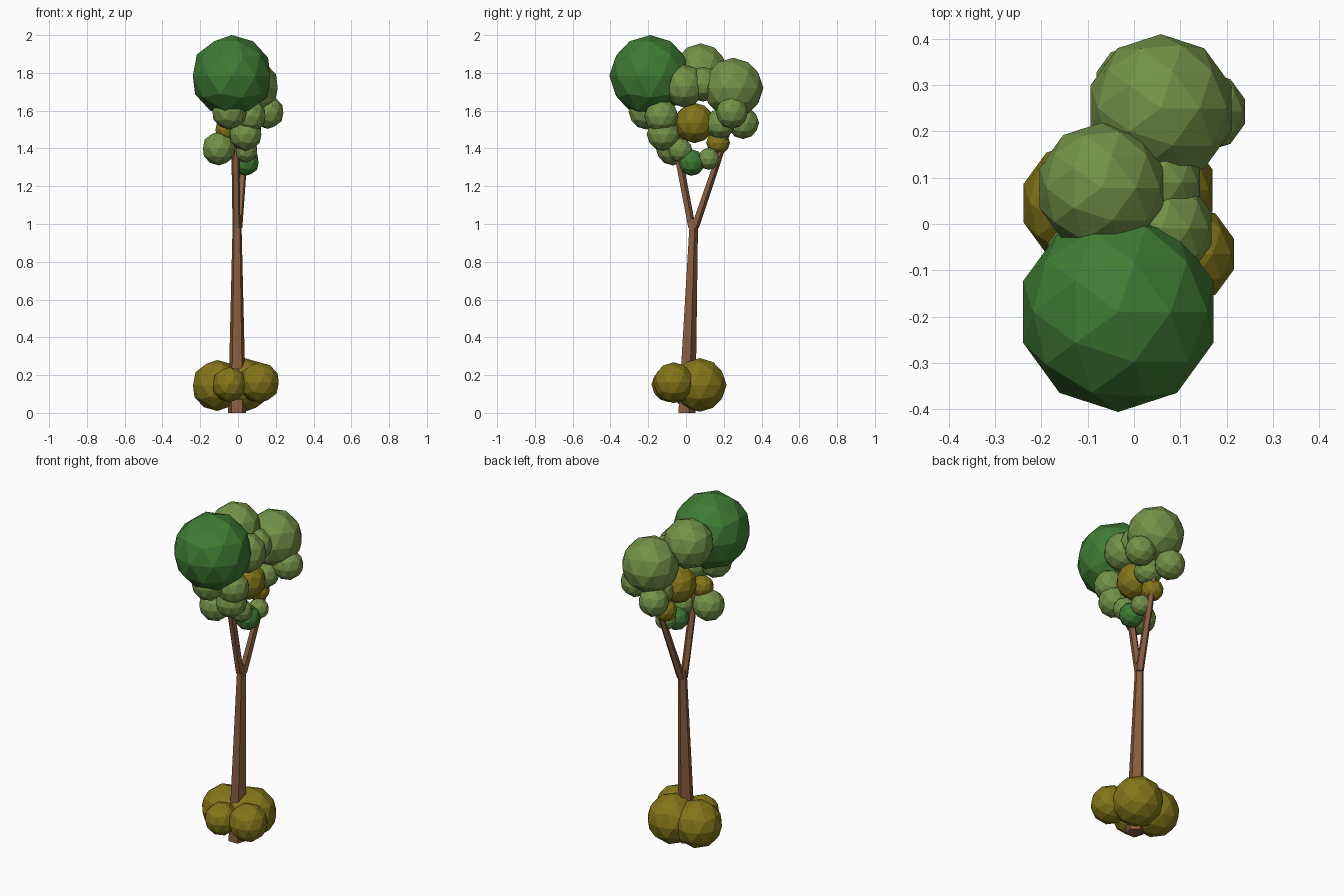
import bpy, bmesh, math
from mathutils import Vector, Matrix

if "Cube" in bpy.data.objects:
    bpy.data.objects.remove(bpy.data.objects["Cube"])


def material(name, rgb):
    m = bpy.data.materials.new(name)
    m.diffuse_color = (*rgb, 1)
    m.use_nodes = True
    m.node_tree.nodes["Principled BSDF"].inputs["Base Color"].default_value = m.diffuse_color
    return m


BARK = material("bark", (0.25, 0.11, 0.05))
DARK = material("dark_leaf", (0.05, 0.20, 0.035))
LIGHT = material("light_leaf", (0.17, 0.29, 0.065))
OLIVE = material("olive_leaf", (0.23, 0.18, 0.01))


def finish(name, bm, mat):
    me = bpy.data.meshes.new(name)
    bmesh.ops.recalc_face_normals(bm, faces=bm.faces)
    bm.to_mesh(me)
    bm.free()
    ob = bpy.data.objects.new(name, me)
    ob.data.materials.append(mat)
    bpy.context.collection.objects.link(ob)


def clump(name, balls, mat):
    """Group of low-poly leaf balls given as (x, y, z, radius)."""
    bm = bmesh.new()
    for x, y, z, r in balls:
        bmesh.ops.create_icosphere(bm, subdivisions=2, radius=r,
                                   matrix=Matrix.Translation((x, y, z)))
    finish(name, bm, mat)


def limb(name, a, b, ra, rb, sides=5, turn=-90):
    """Tapered limb with level end rings."""
    bm = bmesh.new()
    rings = []
    for c, r in ((a, ra), (b, rb)):
        ring = []
        for i in range(sides):
            t = math.radians(turn + 36) + 2 * math.pi * i / sides
            ring.append(bm.verts.new(Vector(c) + Vector((r * math.cos(t), r * math.sin(t), 0))))
        rings.append(ring)
        bm.faces.new(ring)
    for i in range(sides):
        j = (i + 1) % sides
        bm.faces.new((rings[0][i], rings[0][j], rings[1][j], rings[1][i]))
    finish(name, bm, BARK)


# trunk and forked branches
limb("trunk", (-0.005, 0.0, 0), (-0.005, 0.04, 1.03), 0.05, 0.024)
limb("front_branch", (-0.008, 0.03, 0.98), (-0.015, -0.06, 1.45), 0.022, 0.022)
limb("back_branch", (0.0, 0.045, 0.98), (0.045, 0.23, 1.52), 0.024, 0.018)

# bush around the foot
clump("base_bush", [
    (-0.11, 0.045, 0.145, 0.135),
    (0.113, -0.065, 0.16, 0.108),
    (-0.045, -0.09, 0.15, 0.093),
    (0.035, 0.073, 0.148, 0.142),
], OLIVE)

# crown
clump("dark_crown", [
    (-0.034, -0.19, 1.784, 0.216),
    (0.042, 0.03, 1.325, 0.07),
], DARK)

clump("light_crown", [
    (0.058, 0.25, 1.72, 0.16),
    (-0.07, 0.078, 1.815, 0.141),
    (0.06, -0.01, 1.73, 0.113),
    (0.055, 0.09, 1.74, 0.092),
    (0.158, 0.243, 1.59, 0.086),
    (0.0, 0.302, 1.535, 0.085),
    (0.05, 0.18, 1.53, 0.08),
    (0.04, -0.12, 1.475, 0.088),
    (-0.10, -0.07, 1.40, 0.09),
    (0.04, -0.03, 1.39, 0.065),
    (0.05, 0.12, 1.345, 0.058),
    (-0.045, -0.21, 1.595, 0.095),
    (0.06, -0.13, 1.57, 0.09),
], LIGHT)

clump("olive_crown", [
    (0.025, 0.045, 1.535, 0.107),
    (0.015, 0.17, 1.43, 0.063),
    (-0.06, -0.07, 1.50, 0.062),
], OLIVE)
